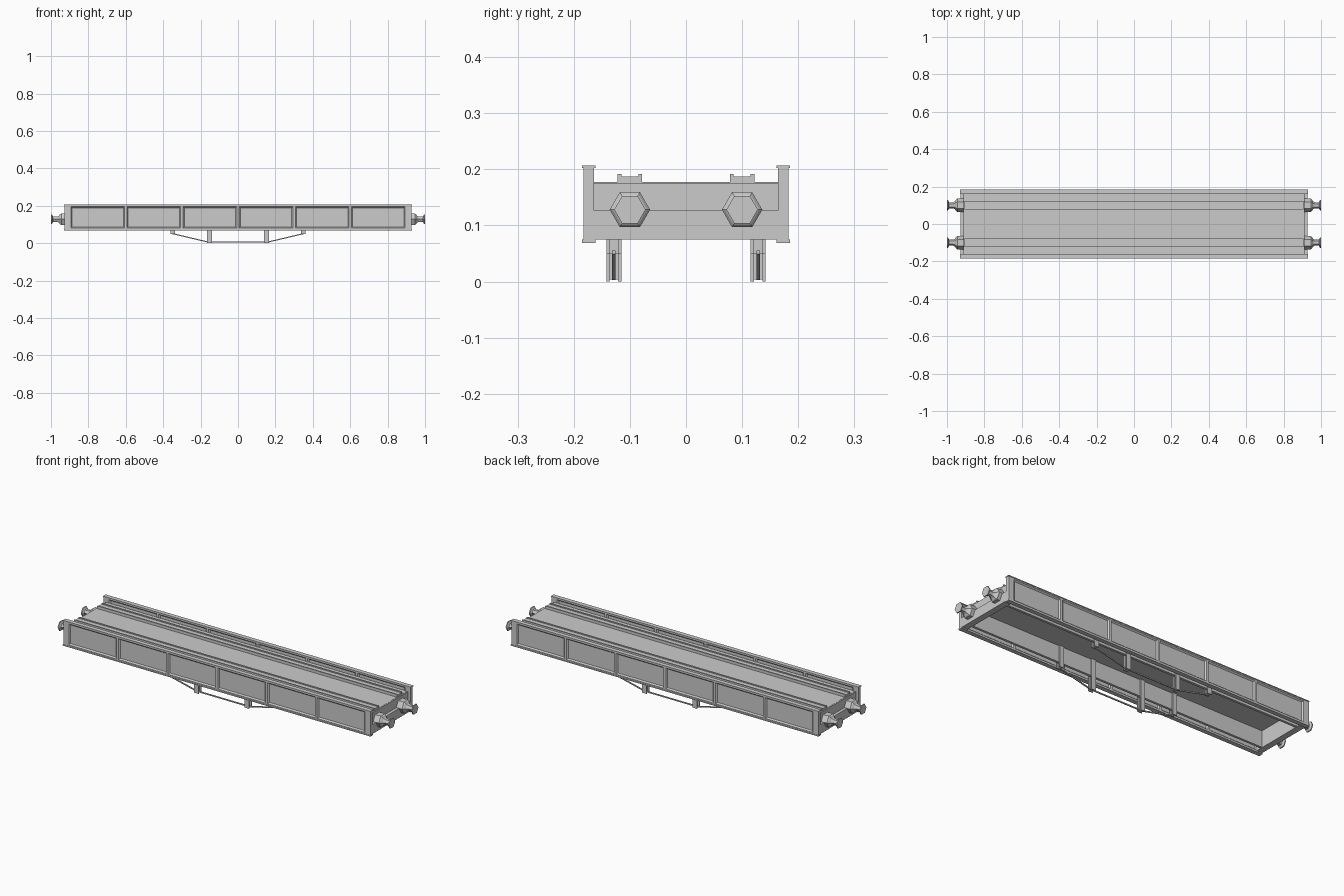
import bpy, bmesh, math
from mathutils import Vector

if "Cube" in bpy.data.objects:
    bpy.data.objects.remove(bpy.data.objects["Cube"])


def finish(name, bm):
    bmesh.ops.recalc_face_normals(bm, faces=bm.faces)
    me = bpy.data.meshes.new(name)
    bm.to_mesh(me)
    bm.free()
    ob = bpy.data.objects.new(name, me)
    bpy.context.collection.objects.link(ob)
    return ob


def add_box(bm, x0, x1, y0, y1, z0, z1):
    vs = bmesh.ops.create_cube(bm, size=1)['verts']
    for v in vs:
        v.co = Vector((x0 if v.co.x < 0 else x1,
                       y0 if v.co.y < 0 else y1,
                       z0 if v.co.z < 0 else z1))


def box(name, *dims):
    bm = bmesh.new()
    add_box(bm, *dims)
    return finish(name, bm)


def prism(name, pts, axis, a, b):
    # extrude a closed outline along x (points y,z) or y (points x,z)
    bm = bmesh.new()
    place = (lambda p: (a, p[0], p[1])) if axis == 'x' else (lambda p: (p[0], a, p[1]))
    face = bm.faces.new([bm.verts.new(place(p)) for p in pts])
    new = bmesh.ops.extrude_face_region(bm, geom=[face])['geom']
    d = Vector((b - a, 0, 0)) if axis == 'x' else Vector((0, b - a, 0))
    bmesh.ops.translate(bm, vec=d, verts=[g for g in new if isinstance(g, bmesh.types.BMVert)])
    return finish(name, bm)


def side_beam(s):
    # panelled beam: six recessed panels on each face
    bm = bmesh.new()
    add_box(bm, -0.927, 0.927, 0.164, 0.183, 0.075, 0.202)
    for i in range(7):
        bmesh.ops.bisect_plane(bm, geom=bm.verts[:] + bm.edges[:] + bm.faces[:],
                               plane_co=(-0.9 + 0.3 * i, 0, 0), plane_no=(1, 0, 0))
    bm.normal_update()
    panels = [f for f in bm.faces if abs(f.normal.y) > 0.9
              and abs(f.calc_center_median().x) < 0.89]
    bmesh.ops.inset_individual(bm, faces=panels, thickness=0.009)
    bmesh.ops.inset_individual(bm, faces=panels, thickness=0.009, depth=-0.007)
    # flange lips
    add_box(bm, -0.929, 0.929, 0.161, 0.185, 0.202, 0.207)
    add_box(bm, -0.929, 0.929, 0.161, 0.185, 0.069, 0.075)
    for v in bm.verts:
        v.co.y *= s
    return finish('side_beam', bm)


def buffer(sx, sy):
    # six-sided buffer: stepped profile of (x, radius)
    prof = [(0.895, 0.036), (0.945, 0.036), (0.951, 0.031), (0.957, 0.022),
            (0.966, 0.016), (0.988, 0.016), (0.994, 0.028), (1.0, 0.028)]
    bm = bmesh.new()
    rings = [[bm.verts.new((sx * x, sy * 0.1 + r * math.cos(k * math.pi / 3),
                            0.128 + r * math.sin(k * math.pi / 3))) for k in range(6)]
             for x, r in prof]
    for a, b in zip(rings, rings[1:]):
        for k in range(6):
            bm.faces.new((a[k], a[(k + 1) % 6], b[(k + 1) % 6], b[k]))
    bm.faces.new(rings[0])
    bm.faces.new(rings[-1])
    return finish('buffer', bm)


def post(x, s, z0):
    # H-section strut astride the truss rod
    bm = bmesh.new()
    xa, xb = x - 0.013, x + 0.013
    for y0, y1 in ((0.115, 0.121), (0.136, 0.142)):
        add_box(bm, xa, xb, *sorted((s * y0, s * y1)), z0, 0.166)
    add_box(bm, x - 0.003, x + 0.003, *sorted((s * 0.12, s * 0.137)), max(z0, 0.004), 0.09)
    return finish('truss_post', bm)


# deck and end plates
box('deck', -0.905, 0.905, -0.165, 0.165, 0.166, 0.177)
for sx in (-1, 1):
    box('headstock', *sorted((sx * 0.91, sx * 0.927)), -0.165, 0.165, 0.075, 0.127)
    box('headstock_back', *sorted((sx * 0.893, sx * 0.911)), -0.165, 0.165, 0.075, 0.176)

for s in (-1, 1):
    side_beam(s)
    # wheel channel on the deck
    u = [(0.078, 0.176), (0.122, 0.176), (0.122, 0.192), (0.115, 0.192),
         (0.115, 0.187), (0.085, 0.187), (0.085, 0.192), (0.078, 0.192)]
    prism('wheel_channel', [(s * y, z) for y, z in u], 'x', -0.905, 0.905)
    # longitudinal sill under the deck
    box('sill', -0.9, 0.9, *sorted((s * 0.122, s * 0.135)), 0.077, 0.167)
    # truss posts and end brackets
    for sx in (-1, 1):
        post(sx * 0.152, s, 0.002 * 0)
        post(sx * 0.349, s, 0.05)
        buffer(sx, s)
    # truss rod
    path = [(-0.355, 0.055), (-0.16, 0.009), (0.16, 0.009), (0.355, 0.055)]
    prism('truss_rod', path + [(x, z - 0.006) for x, z in reversed(path)],
          'y', s * 0.129 - 0.003, s * 0.129 + 0.003)
